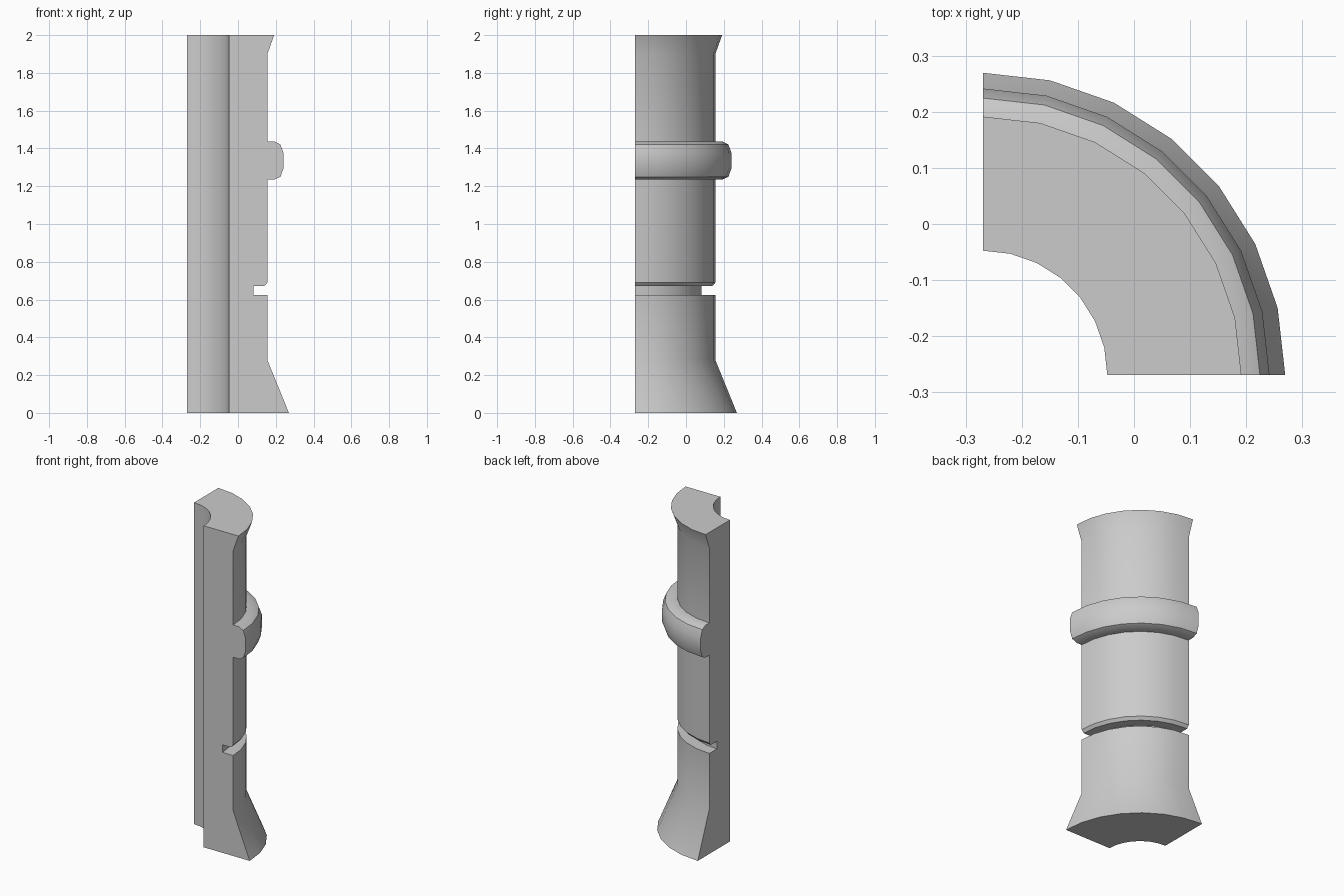
import bpy, bmesh, math

if "Cube" in bpy.data.objects:
    bpy.data.objects.remove(bpy.data.objects["Cube"])

AXIS = -0.2695   # x and y of the revolve axis
STEPS = 7        # segments in the quarter turn

# Closed cross-section (radius, height): bore, top flare, ring, groove, base flare
profile = [
    (0.222, 0.0), (0.222, 2.0),
    (0.461, 2.0), (0.425, 1.90),
    (0.425, 1.437), (0.462, 1.437), (0.494, 1.421), (0.511, 1.374),
    (0.511, 1.297), (0.494, 1.250), (0.462, 1.236), (0.425, 1.236),
    (0.425, 0.690), (0.410, 0.672), (0.351, 0.672), (0.351, 0.625),
    (0.425, 0.625), (0.425, 0.28), (0.539, 0.0),
]

# Quarter column: sweep the section through 90 degrees and cap both ends
bm = bmesh.new()
rings = []
for i in range(STEPS + 1):
    a = math.pi / 2 * i / STEPS
    rings.append([bm.verts.new((AXIS + r * math.cos(a), AXIS + r * math.sin(a), z))
                  for r, z in profile])
n = len(profile)
for r0, r1 in zip(rings, rings[1:]):
    for j in range(n):
        k = (j + 1) % n
        bm.faces.new((r0[j], r0[k], r1[k], r1[j]))
bm.faces.new(rings[0])
bm.faces.new(rings[-1][::-1])
bmesh.ops.recalc_face_normals(bm, faces=bm.faces[:])

mesh = bpy.data.meshes.new("quarter_column")
bm.to_mesh(mesh)
bm.free()
column = bpy.data.objects.new("quarter_column", mesh)
bpy.context.collection.objects.link(column)

# Smooth along the curve, crisp at the steps and cut faces
bpy.context.view_layer.objects.active = column
column.select_set(True)
bpy.ops.object.shade_smooth_by_angle(angle=math.radians(30))
